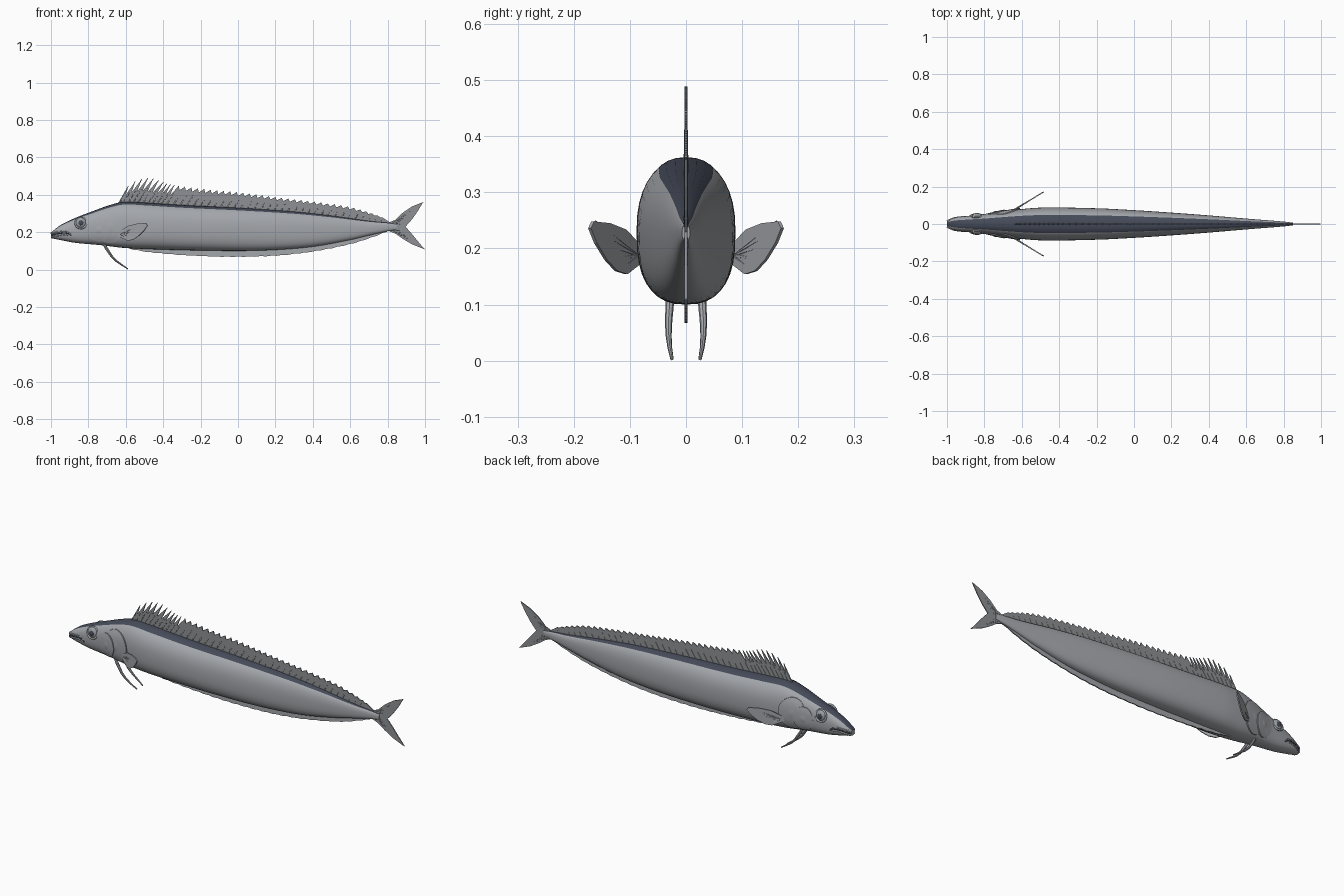
import bpy, math
from mathutils import Vector

if "Cube" in bpy.data.objects:
    bpy.data.objects.remove(bpy.data.objects["Cube"])


def material(name, rgb):
    m = bpy.data.materials.new(name)
    m.diffuse_color = (*rgb, 1)
    m.use_nodes = True
    m.node_tree.nodes["Principled BSDF"].inputs["Base Color"].default_value = m.diffuse_color
    return m


SILVER = material("silver grey skin", (0.37, 0.385, 0.41))
BACK = material("dark slate back", (0.06, 0.07, 0.10))
FIN = material("fin grey", (0.27, 0.28, 0.295))
EYE = material("eye grey", (0.33, 0.36, 0.38))


def build(name, verts, faces, mats, smooth=True, thick=0):
    me = bpy.data.meshes.new(name)
    me.from_pydata([tuple(v) for v in verts], [], faces)
    for m in mats:
        me.materials.append(m)
    ob = bpy.data.objects.new(name, me)
    bpy.context.collection.objects.link(ob)
    for o in bpy.context.selected_objects:
        o.select_set(False)
    ob.select_set(True)
    bpy.context.view_layer.objects.active = ob
    bpy.ops.object.mode_set(mode='EDIT')
    bpy.ops.mesh.select_all(action='SELECT')
    bpy.ops.mesh.normals_make_consistent(inside=False)
    bpy.ops.object.mode_set(mode='OBJECT')
    if smooth:
        bpy.ops.object.shade_smooth_by_angle(angle=math.radians(40))
    if thick:
        s = ob.modifiers.new("thickness", 'SOLIDIFY')
        s.thickness, s.offset = thick, 0
    return ob


def curve(table):
    """Smooth interpolation through (x, value) pairs."""
    def f(x):
        n = len(table)
        x = min(max(x, table[0][0]), table[-1][0])
        i = next(k for k in range(n - 1) if x <= table[k + 1][0])

        def slope(k):
            a, b = table[max(k - 1, 0)], table[min(k + 1, n - 1)]
            return (b[1] - a[1]) / (b[0] - a[0])
        (x0, v0), (x1, v1) = table[i], table[i + 1]
        d = x1 - x0
        t = (x - x0) / d
        return (v0 * (2*t**3 - 3*t*t + 1) + v1 * (3*t*t - 2*t**3)
                + d * (slope(i) * (t**3 - 2*t*t + t) + slope(i + 1) * (t**3 - t*t)))
    return f


def tube(name, pts, r0, r1, mat, sides=8):
    verts, faces = [], []
    pts = [Vector(p) for p in pts]
    n = len(pts)
    for i, p in enumerate(pts):
        d = (pts[min(i + 1, n - 1)] - pts[max(i - 1, 0)]).normalized()
        a = d.cross(Vector((0, 1, 0.01))).normalized()
        b = d.cross(a)
        r = r0 + (r1 - r0) * i / (n - 1)
        for k in range(sides):
            t = 2 * math.pi * k / sides
            verts.append(p + r * (math.cos(t) * a + math.sin(t) * b))
    for i in range(n - 1):
        for k in range(sides):
            q = (k + 1) % sides
            faces.append((i*sides + k, i*sides + q, (i+1)*sides + q, (i+1)*sides + k))
    faces += [tuple(range(sides)), tuple(range((n-1)*sides, n*sides))]
    return build(name, verts, faces, [mat])


# Body outline: top, bottom and half width along the length
top = curve([(-1, .198), (-.95, .237), (-.87, .276), (-.79, .307), (-.685, .345), (-.61, .362),
             (-.5, .358), (-.3, .345), (0, .33), (.3, .31), (.5, .288), (.7, .26), (.8, .25), (.85, .243)])
bot = curve([(-1, .168), (-.95, .158), (-.87, .143), (-.74, .131), (-.6, .115), (-.3, .104),
             (0, .10), (.2, .105), (.4, .122), (.6, .158), (.7, .182), (.8, .205), (.85, .213)])
wid = curve([(-1, .014), (-.97, .031), (-.9, .042), (-.8, .053), (-.7, .067), (-.6, .080), (-.48, .088),
             (-.2, .084), (0, .074), (.2, .061), (.4, .046), (.6, .029), (.8, .013), (.85, .007)])


def power(z_sign):
    return 2.3 if z_sign > 0 else 2.7


def surf(x, z):
    """Half width of the body surface at x, z."""
    c, h = (top(x) + bot(x)) / 2, (top(x) - bot(x)) / 2
    t = min(abs(z - c) / h, 1)
    n = power(z - c)
    return wid(x) * (1 - t ** n) ** (1 / n)


SEG, RINGS = 36, 90
verts, faces = [], []
for i in range(RINGS + 1):
    x = -1 + 1.85 * (i / RINGS) ** 1.15
    c, h, w = (top(x) + bot(x)) / 2, (top(x) - bot(x)) / 2, wid(x)
    for k in range(SEG):
        a = 2 * math.pi * k / SEG
        s, q = math.sin(a), math.cos(a)
        e = 2 / power(q)
        verts.append((x, w * math.copysign(abs(s) ** e, s), c + h * math.copysign(abs(q) ** e, q)))
for i in range(RINGS):
    for k in range(SEG):
        j = (k + 1) % SEG
        faces.append((i*SEG + k, i*SEG + j, (i+1)*SEG + j, (i+1)*SEG + k))
faces += [tuple(range(SEG)), tuple(range(RINGS*SEG, (RINGS+1)*SEG))]
body = build("body", verts, faces, [SILVER, BACK])
# Dark band along the back
for i, p in enumerate(body.data.polygons):
    k = i % SEG
    p.material_index = int(i < RINGS * SEG and (k < 3 or k >= SEG - 3))

# Dorsal fin: slanted spines with a notched membrane
crest = curve([(-.66, .37), (-.6, .435), (-.54, .475), (-.46, .488), (-.38, .46), (-.3, .445), (-.15, .427),
               (0, .413), (.22, .385), (.49, .352), (.62, .33), (.75, .288), (.83, .252)])
bases = [(-.64 + .025 * i, .5) for i in range(10)] + [(-.388 + .036 * i, .8) for i in range(33)]
strip, tips = [], []
for i, (x, notch) in enumerate(bases):
    tx = x + .7 * max(crest(x + .04) - top(x), .005)
    base, tip = Vector((x, 0, top(x) - .012)), Vector((tx, 0, crest(tx)))
    tips.append((base, tip))
    strip.append((base, tip))
    if i < len(bases) - 1:
        mx = (x + bases[i + 1][0]) / 2
        mb = Vector((mx, 0, top(mx) - .012))
        strip.append((mb, mb + (tip - base) * notch))
strip.append((Vector((.81, 0, .238)), Vector((.815, 0, .25))))
build("dorsal_membrane", [p for pair in strip for p in pair],
      [(2*i, 2*i + 2, 2*i + 3, 2*i + 1) for i in range(len(strip) - 1)], [FIN], False, .005)
for i, (b, t) in enumerate(tips):
    tube("dorsal_spine_%d" % i, [b, t], .005, .0018, FIN, 6)

# Anal fin under the belly
hem = curve([(-.62, .118), (-.5, .095), (-.35, .08), (-.15, .069), (0, .067), (.2, .073),
             (.4, .095), (.6, .135), (.72, .172), (.8, .203)])
xs = [-.62 + 1.42 * i / 48 for i in range(49)]
build("anal_fin", [p for i, x in enumerate(xs)
                   for p in ((x, 0, bot(x) + .01), (x, 0, hem(x) + .003 * (i % 2)))],
      [(2*i, 2*i + 2, 2*i + 3, 2*i + 1) for i in range(48)], [SILVER], False, .006)

# Forked tail fin with rays
lead = [(.80, .249), (.84, .265), (.88, .303), (.93, .337), (.99, .361)]
trail = [(.895, .229), (.91, .245), (.93, .268), (.96, .31), (.99, .361)]
low_lead = [(.80, .208), (.84, .193), (.88, .165), (.93, .135), (.998, .108)]
low_trail = [(.895, .229), (.91, .213), (.93, .19), (.96, .153), (.998, .108)]
for name, a, b in (("tail_fin_upper", lead, trail), ("tail_fin_lower", low_lead, low_trail)):
    a, b = [(.80, .229)] + a, [(.80, .229)] + b
    v = [(x, 0, z) for pair in zip(a[1:], b[1:]) for x, z in pair]
    v.append((.80, 0, .229))
    f = [(10, 1, 0)] + [(2*i, 2*i + 1, 2*i + 3, 2*i + 2) for i in range(3)] + [(6, 7, 9)]
    build(name, v, f, [FIN], False, .005)
    for k in range(1, 6):
        s = Vector((.825, 0, .229 + (a[1][1] - .229) * k / 7))
        p, q = a[min(k, 5)], b[min(k, 5)]
        e = Vector(((p[0] + 3*q[0]) / 4, 0, (p[1] + 3*q[1]) / 4))
        tube("%s_ray_%d" % (name, k), [s, e], .005, .0015, FIN, 6)

# Paired parts
for side, tag in ((-1, "right"), (1, "left")):
    def on_skin(x, z, off=0):
        return Vector((x, side * (surf(x, z) + off), z))

    # Pectoral fin, swept back and outward
    def fin_point(x, z, off=0):
        return Vector((x, side * (.07 + .61 * (x + .65) + off), z))
    rim = [(-.64, .20), (-.585, .234), (-.54, .245), (-.492, .248), (-.483, .236), (-.50, .21),
           (-.53, .18), (-.56, .16), (-.59, .154), (-.64, .178)]
    build("pectoral_fin_" + tag, [fin_point(*p) for p in rim], [tuple(range(10))], [SILVER], False, .006)
    for k in range(3, 8):
        x, z = rim[k]
        tube("pectoral_ray_%s_%d" % (tag, k), [fin_point(-.625, .188),
             fin_point(x - .008, z)], .005, .002, SILVER, 6)

    # Trailing pelvic fin
    tube("pelvic_fin_" + tag, [(-.72, side*.024, .145), (-.705, side*.028, .115), (-.675, side*.031, .07),
         (-.65, side*.031, .045), (-.62, side*.029, .024), (-.588, side*.025, .003)], .009, .003, SILVER)

    # Gill cover and cheek plates
    for name, cx, cz, rx, rz, lift in (("gill_cover", -.685, .226, .075, .085, .007),
                                       ("cheek_plate", -.745, .212, .052, .064, .009)):
        v, f, n, m = [on_skin(cx, cz, lift)], [], 28, 6
        for r in range(1, m + 1):
            u = min(r / (m - 1), 1)
            for k in range(n):
                a = 2 * math.pi * k / n
                x, z = cx + rx * u * math.cos(a), cz + rz * u * math.sin(a)
                rise = lift * min(1, max(0, (x - cx) / rx * .6 + .6))
                v.append(on_skin(x, z, rise if r < m else -.004))
        f += [(0, 1 + k, 1 + (k + 1) % n) for k in range(n)]
        for r in range(m - 1):
            for k in range(n):
                j = (k + 1) % n
                f.append((1 + r*n + k, 1 + r*n + j, 1 + (r+1)*n + j, 1 + (r+1)*n + k))
        build(name + "_" + tag, v, f, [SILVER])

    # Mouth line and lips
    mouth = [(-.997, .183), (-.985, .186), (-.96, .192), (-.93, .196), (-.905, .192), (-.89, .18)]
    tube("mouth_line_" + tag, [on_skin(x, z, -.001) for x, z in mouth], .004, .003, BACK)
    tube("upper_lip_" + tag, [on_skin(x, z + .009, -.003) for x, z in mouth], .008, .004, SILVER)
    tube("lower_lip_" + tag, [on_skin(x, z - .009, -.003) for x, z in mouth[:5]], .007, .004, SILVER)

    # Eye with socket ring and pupil
    c = on_skin(-.84, .249)
    for name, r, depth, off, mat in (("eye", .029, .017, -.004, EYE), ("pupil", .013, .005, .0105, BACK)):
        bpy.ops.mesh.primitive_uv_sphere_add(segments=24, ring_count=12, radius=1,
                                             location=c + Vector((0, side * off, 0)))
        o = bpy.context.object
        o.name, o.scale = name + "_" + tag, (r, depth, r)
        o.data.materials.append(mat)
        bpy.ops.object.shade_smooth()
    bpy.ops.mesh.primitive_torus_add(major_radius=.030, minor_radius=.005, major_segments=28, minor_segments=8,
                                     location=c, rotation=(math.pi/2 + side * .25, 0, 0))
    o = bpy.context.object
    o.name = "eye_socket_" + tag
    o.data.materials.append(SILVER)
    bpy.ops.object.shade_smooth()
